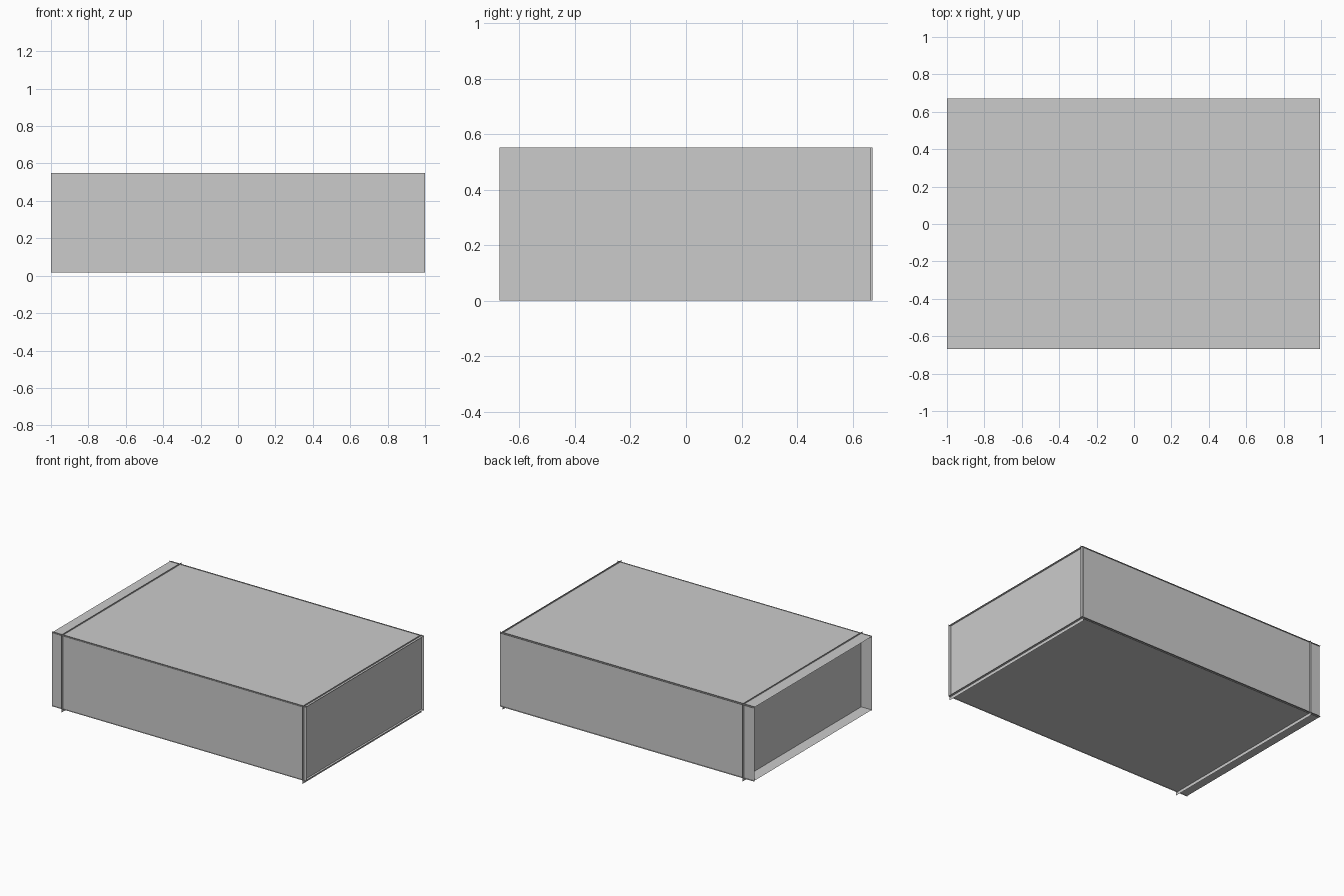
import bpy
from math import pi

if "Cube" in bpy.data.objects:
    bpy.data.objects.remove(bpy.data.objects["Cube"])


def panel(name, loc, size, rot=(0, 0, 0)):
    """Single thin sheet: size is its width and height in its own plane."""
    bpy.ops.mesh.primitive_plane_add(size=1, location=loc, rotation=rot)
    ob = bpy.context.object
    ob.name = name
    ob.scale = (size[0], size[1], 1)
    bpy.ops.object.transform_apply(location=False, rotation=True, scale=True)
    return ob


LENGTH, WIDTH = 1.995, 1.338
MID_Z = 0.28

# Top and bottom sheets, overhanging the walls slightly
panel("top_panel", (-0.002, 0.002, 0.544), (LENGTH, WIDTH))
panel("bottom_panel", (-0.002, 0.002, 0.022), (LENGTH, WIDTH), (pi, 0, 0))

# Long walls
panel("front_panel", (0, -0.66, 0.283), (2.0, 0.532), (pi / 2, 0, 0))
panel("back_panel", (0, 0.66, 0.283), (2.0, 0.532), (-pi / 2, 0, 0))

# End walls: the left one is set in, both poke just past the other sheets
panel("left_end_panel", (-0.917, 0, 0.2765), (0.553, 1.344), (0, -pi / 2, 0))
panel("right_end_panel", (0.98, -0.004, 0.2765), (0.553, 1.336), (0, pi / 2, 0))
